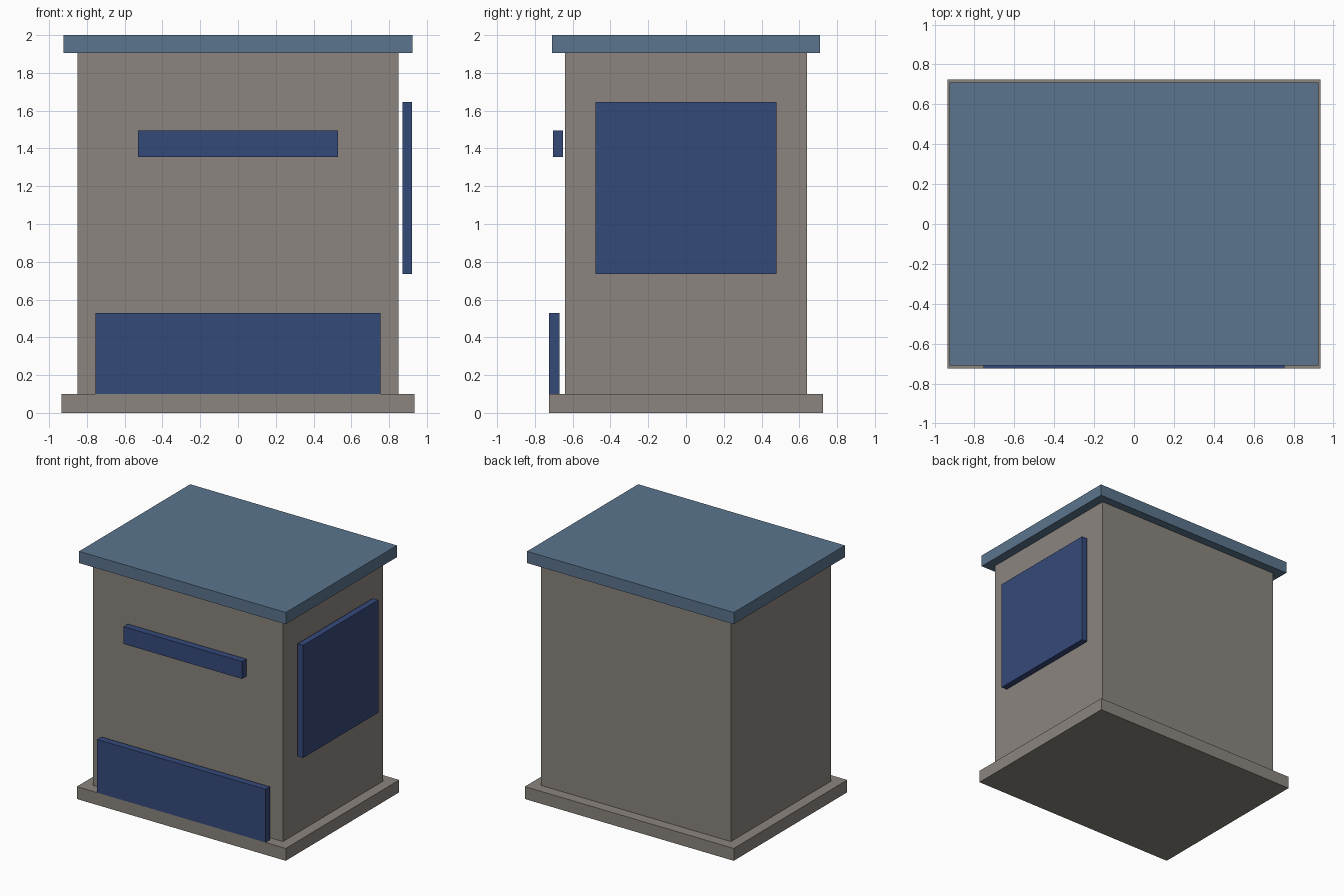
import bpy
import bmesh
from mathutils import Vector

default = bpy.data.objects.get("Cube")
if default:
    bpy.data.objects.remove(default, do_unlink=True)


def material(name, rgb):
    mat = bpy.data.materials.new(name)
    mat.use_nodes = True
    color = (*rgb, 1.0)
    mat.diffuse_color = color
    mat.node_tree.nodes["Principled BSDF"].inputs["Base Color"].default_value = color
    return mat


def box(name, low, high, mat):
    """Flat-shaded box between two opposite corners, origin at its centre."""
    low, high = Vector(low), Vector(high)
    bm = bmesh.new()
    bmesh.ops.create_cube(bm, size=1.0)
    bmesh.ops.scale(bm, vec=high - low, verts=bm.verts)
    mesh = bpy.data.meshes.new(name)
    bm.to_mesh(mesh)
    bm.free()
    mesh.materials.append(mat)
    obj = bpy.data.objects.new(name, mesh)
    obj.location = (low + high) / 2
    bpy.context.collection.objects.link(obj)
    return obj


stone = material("warm grey", (0.258, 0.235, 0.209))
slate = material("slate blue", (0.105, 0.178, 0.270))
navy = material("navy blue", (0.036, 0.067, 0.195))

# Cabinet: plinth, body and overhanging lid
box("plinth", (-0.935, -0.725, 0), (0.935, 0.725, 0.1), stone)
box("body", (-0.85, -0.64, 0.1), (0.85, 0.64, 1.905), stone)
box("lid", (-0.925, -0.71, 1.905), (0.925, 0.71, 2), slate)

# Panels standing just clear of the walls
box("front_lower_panel", (-0.755, -0.725, 0.1), (0.755, -0.67, 0.53), navy)
box("front_slot_bar", (-0.53, -0.705, 1.355), (0.53, -0.65, 1.495), navy)
box("left_side_panel", (0.87, -0.48, 0.735), (0.92, 0.48, 1.645), navy)
